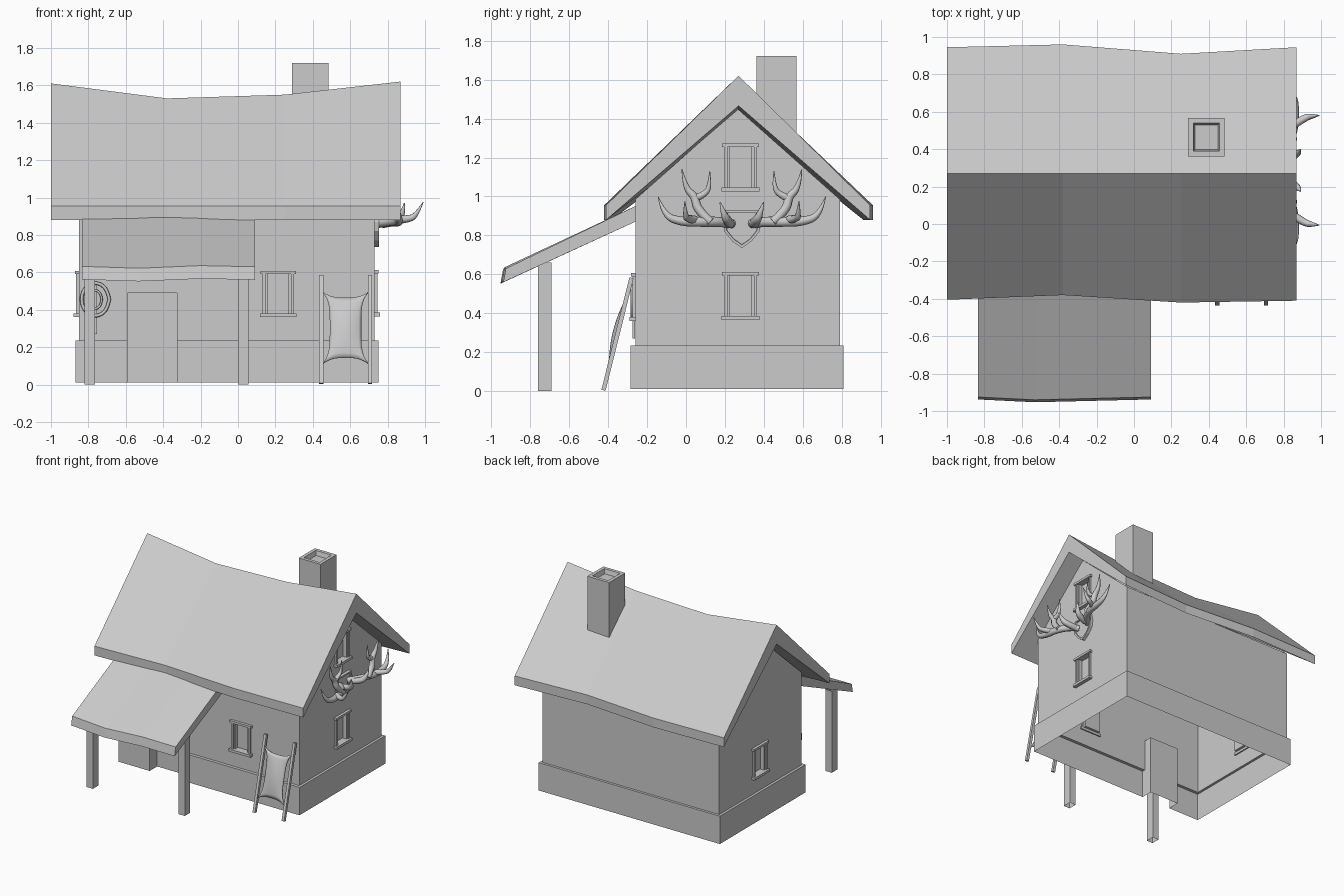
import bpy, bmesh, math
from mathutils import Matrix, Vector

cube = bpy.data.objects.get("Cube")
if cube:
    bpy.data.objects.remove(cube, do_unlink=True)

clay = bpy.data.materials.new("plain_grey")
clay.use_nodes = True
GREY = (0.6, 0.6, 0.6, 1)
clay.diffuse_color = GREY
clay.node_tree.nodes["Principled BSDF"].inputs["Base Color"].default_value = GREY


def finish(name, bm, normals=True):
    if normals:
        bmesh.ops.recalc_face_normals(bm, faces=bm.faces)
    mesh = bpy.data.meshes.new(name)
    bm.to_mesh(mesh)
    bm.free()
    mesh.materials.append(clay)
    obj = bpy.data.objects.new(name, mesh)
    bpy.context.collection.objects.link(obj)
    return obj


def add_box(bm, lo, hi, matrix=Matrix()):
    lo, hi = Vector(lo), Vector(hi)
    size = Matrix.Diagonal((*(hi - lo), 1))
    bmesh.ops.create_cube(bm, size=1, matrix=matrix @ Matrix.Translation((lo + hi) / 2) @ size)


def bridge(bm, rings):
    """Skin closed rings of points in order; return the rings of vertices."""
    rows = [[bm.verts.new(p) for p in ring] for ring in rings]
    n = len(rows[0])
    for a, b in zip(rows, rows[1:]):
        for i in range(n):
            j = (i + 1) % n
            bm.faces.new((a[i], a[j], b[j], b[i]))
    return rows


def rect(x0, x1, y0, y1, z):
    return [(x0, y0, z), (x1, y0, z), (x1, y1, z), (x0, y1, z)]


def only_select(obj):
    bpy.ops.object.select_all(action="DESELECT")
    obj.select_set(True)
    bpy.context.view_layer.objects.active = obj


def smooth(obj, angle=50):
    only_select(obj)
    bpy.ops.object.shade_smooth_by_angle(angle=math.radians(angle))


# Window placements: local x runs along the wall, local -y points outdoors
def placement(x, y, z, turn):
    return Matrix.Translation((x, y, z)) @ Matrix.Rotation(math.radians(turn), 4, "Z")


WINDOWS = {
    "front_window": placement(0.215, -0.26, 0.485, 0),
    "gable_lower_window": placement(0.73, 0.28, 0.49, 90),
    "gable_upper_window": placement(0.73, 0.28, 1.15, 90),
    "right_side_window": placement(-0.85, 0.28, 0.485, -90),
}

# House walls on a stone base, closed for cutting
bm = bmesh.new()
rows = bridge(bm, [rect(-0.87, 0.75, -0.285, 0.81, 0.01),
                   rect(-0.87, 0.75, -0.285, 0.81, 0.235),
                   rect(-0.85, 0.73, -0.26, 0.79, 0.235)])
bm.faces.new(rows[0])
a, b, c, d = rows[2]
e, f, g, h = [bm.verts.new(p) for p in rect(-0.85, 0.73, -0.26, 0.79, 0.985)]
left, right = bm.verts.new((-0.85, 0.265, 1.45)), bm.verts.new((0.73, 0.265, 1.45))
for face in ((a, b, f, e), (c, d, h, g), (b, c, g, right, f), (d, a, e, left, h),
             (e, f, right, left), (g, h, left, right)):
    bm.faces.new(face)
house = finish("house_walls", bm)

# Doorway and window recesses
bm = bmesh.new()
add_box(bm, (-0.59, -0.4, -0.1), (-0.325, -0.19, 0.49))
for m in WINDOWS.values():
    add_box(bm, (-0.07, -0.1, -0.105), (0.07, 0.03, 0.105), m)
cutter = finish("recess_cutter", bm)
cutter.hide_render = True
mod = house.modifiers.new("recesses", "BOOLEAN")
mod.operation, mod.solver, mod.object = "DIFFERENCE", "EXACT", cutter
only_select(house)
bpy.ops.object.modifier_apply(modifier=mod.name)
bpy.data.objects.remove(cutter, do_unlink=True)

# Open the underside and the attic
bm = bmesh.new()
bm.from_mesh(house.data)
bm.normal_update()
gone = [p for p in bm.faces if p.calc_center_median().z < 0.02
        or (p.calc_center_median().z > 0.99 and p.normal.z > 0.3 and p.calc_area() > 0.1)]
bmesh.ops.delete(bm, geom=gone, context="FACES")
bm.to_mesh(house.data)
bm.free()

# Window frames: jambs, inner sash, lintel and sill
for name, m in WINDOWS.items():
    bm = bmesh.new()
    for s in (-1, 1):
        x0, x1 = sorted((s * 0.068, s * 0.085))
        add_box(bm, (x0, -0.015, -0.11), (x1, 0.01, 0.11), m)
        x0, x1 = sorted((s * 0.055, s * 0.07))
        add_box(bm, (x0, -0.004, -0.105), (x1, 0.025, 0.105), m)
    add_box(bm, (-0.095, -0.022, 0.105), (0.095, 0.01, 0.123), m)
    add_box(bm, (-0.097, -0.03, -0.125), (0.097, 0.01, -0.105), m)
    finish(name, bm)

# Main roof, sagging along the ridge
bm = bmesh.new()
rows = bridge(bm, [[(x, yf, 0.955), (x, 0.27, zr), (x, yb, 0.955),
                    (x, yb, 0.88), (x, 0.27, zr - 0.155), (x, yf, 0.88)]
                   for x, zr, yf, yb in ((-1, 1.61, -0.405, 0.945), (-0.38, 1.53, -0.38, 0.96),
                                         (0.25, 1.55, -0.42, 0.91), (0.87, 1.62, -0.41, 0.945))])
for r in (rows[0], rows[-1]):
    bm.faces.new((r[0], r[1], r[4], r[5]))
    bm.faces.new((r[1], r[2], r[3], r[4]))
finish("main_roof", bm)

# Porch roof
bm = bmesh.new()
rows = bridge(bm, [[(x, -0.25, 0.955), (x, y, 0.63 + dz), (x, y - 0.013, 0.56 + dz), (x, -0.25, 0.875)]
                   for x, y, dz in ((-0.835, -0.925, 0.002), (-0.53, -0.94, -0.008),
                                    (-0.2, -0.932, 0.006), (0.09, -0.925, 0))])
bm.faces.new(rows[0])
bm.faces.new(rows[-1])
finish("porch_roof", bm)

# Porch posts, open at the foot
for name, x in (("porch_post_right", -0.793), ("porch_post_left", 0.028)):
    bm = bmesh.new()
    bridge(bm, [rect(x - 0.028, x + 0.028, -0.76, -0.69, z) for z in (0, 0.66)])
    finish(name, bm)

# Chimney with a shallow flue
bm = bmesh.new()
rows = bridge(bm, [rect(0.29 + i, 0.485 - i, 0.362 + i, 0.567 - i, z)
                   for i, z in ((0, 1.22), (0, 1.72), (0.027, 1.72), (0.037, 1.685))])
bm.faces.new(rows[-1])
finish("chimney", bm, normals=True)

# Leaning rack poles
LEAN = Matrix.Translation((0, -0.425, 0)) @ Matrix.Rotation(math.radians(-14), 4, "X")
for name, x in (("rack_pole_right", 0.445), ("rack_pole_left", 0.705)):
    bm = bmesh.new()
    add_box(bm, (x - 0.011, -0.011, 0.005), (x + 0.011, 0.011, 0.6), LEAN)
    finish(name, bm)

# Stretched hide with pinched edges and a soft bulge
bm = bmesh.new()
bmesh.ops.create_grid(bm, x_segments=12, y_segments=12, size=1)
for v in bm.verts:
    u, w = v.co.x, v.co.y
    x = 0.575 + u * (0.082 + 0.042 * abs(w) ** 4)
    z = 0.312 + w * (0.165 + 0.035 * abs(u) ** 3)
    v.co = LEAN @ Vector((x, -0.02 * (1 - u * u) * (1 - w * w), z))
hide = finish("stretched_hide", bm)
mod = hide.modifiers.new("thickness", "SOLIDIFY")
mod.thickness, mod.offset = 0.012, 0
smooth(hide)


# Tapered tubes
def tube(name, paths, cyclic=False, sides=2):
    curve = bpy.data.curves.new(name, "CURVE")
    curve.dimensions = "3D"
    curve.bevel_depth, curve.bevel_resolution = 1, sides
    curve.use_fill_caps = True
    curve.resolution_u = 5
    for path in paths:
        s = curve.splines.new("NURBS")
        s.points.add(len(path) - 1)
        for p, (x, y, z, r) in zip(s.points, path):
            p.co, p.radius = (x, y, z, 1), r
        s.order_u, s.use_endpoint_u, s.use_cyclic_u = 3, True, cyclic
    obj = bpy.data.objects.new(name, curve)
    bpy.context.collection.objects.link(obj)
    curve.materials.append(clay)
    only_select(obj)
    bpy.ops.object.convert(target="MESH")
    smooth(bpy.context.object)


# Antlers: y is measured out from the middle of the mount
MID = 0.287
ANTLER = (
    ((0.74, 0.05, 0.86, 0.024), (0.80, 0.10, 0.87, 0.026), (0.85, 0.20, 0.87, 0.026),
     (0.86, 0.31, 0.87, 0.024), (0.86, 0.40, 0.90, 0.016), (0.84, 0.43, 1.0, 0.002)),
    ((0.85, 0.16, 0.87, 0.022), (0.84, 0.23, 0.93, 0.024), (0.83, 0.24, 1.0, 0.022),
     (0.83, 0.29, 1.04, 0.016), (0.84, 0.308, 1.14, 0.002)),
    ((0.83, 0.24, 0.99, 0.020), (0.83, 0.19, 1.01, 0.016), (0.84, 0.165, 1.05, 0.012), (0.84, 0.165, 1.13, 0.002)),
    ((0.77, 0.06, 0.86, 0.024), (0.83, 0.07, 0.87, 0.025), (0.88, 0.09, 0.90, 0.02), (0.89, 0.112, 0.97, 0.003)),
    ((0.85, 0.24, 0.88, 0.022), (0.91, 0.28, 0.885, 0.02), (0.95, 0.29, 0.90, 0.015), (0.99, 0.293, 0.975, 0.002)),
)
for name, s in (("antler_front", -1), ("antler_back", 1)):
    tube(name, [[(x, MID + s * y, z, r) for x, y, z, r in path] for path in ANTLER])

# Shield plaque with a raised rim
half = ((0, 0.735), (0.05, 0.77), (0.09, 0.82), (0.098, 0.87), (0.085, 0.93))
outline = [(y, z) for y, z in half] + [(-y, z) for y, z in reversed(half[1:])]
bm = bmesh.new()
rows = bridge(bm, [[(x, MID + y * k, 0.85 + (z - 0.85) * k) for y, z in outline]
                   for x, k in ((0.725, 1), (0.755, 1), (0.755, 0.86), (0.745, 0.84))])
bm.faces.new(rows[-1])
finish("antler_plaque", bm)

# Hoop and peg hung on the front wall
for name, rx, rz, r in (("wall_hoop", 0.075, 0.09, 0.009), ("wall_hoop_inner", 0.035, 0.05, 0.006)):
    tube(name, [[(-0.763 + rx * math.cos(t), -0.275, 0.455 + rz * math.sin(t), r)
                 for t in (math.tau * i / 12 for i in range(12))]], cyclic=True)
bm = bmesh.new()
add_box(bm, (-0.767, -0.275, 0.27), (-0.755, -0.262, 0.55))
finish("wall_peg", bm)
